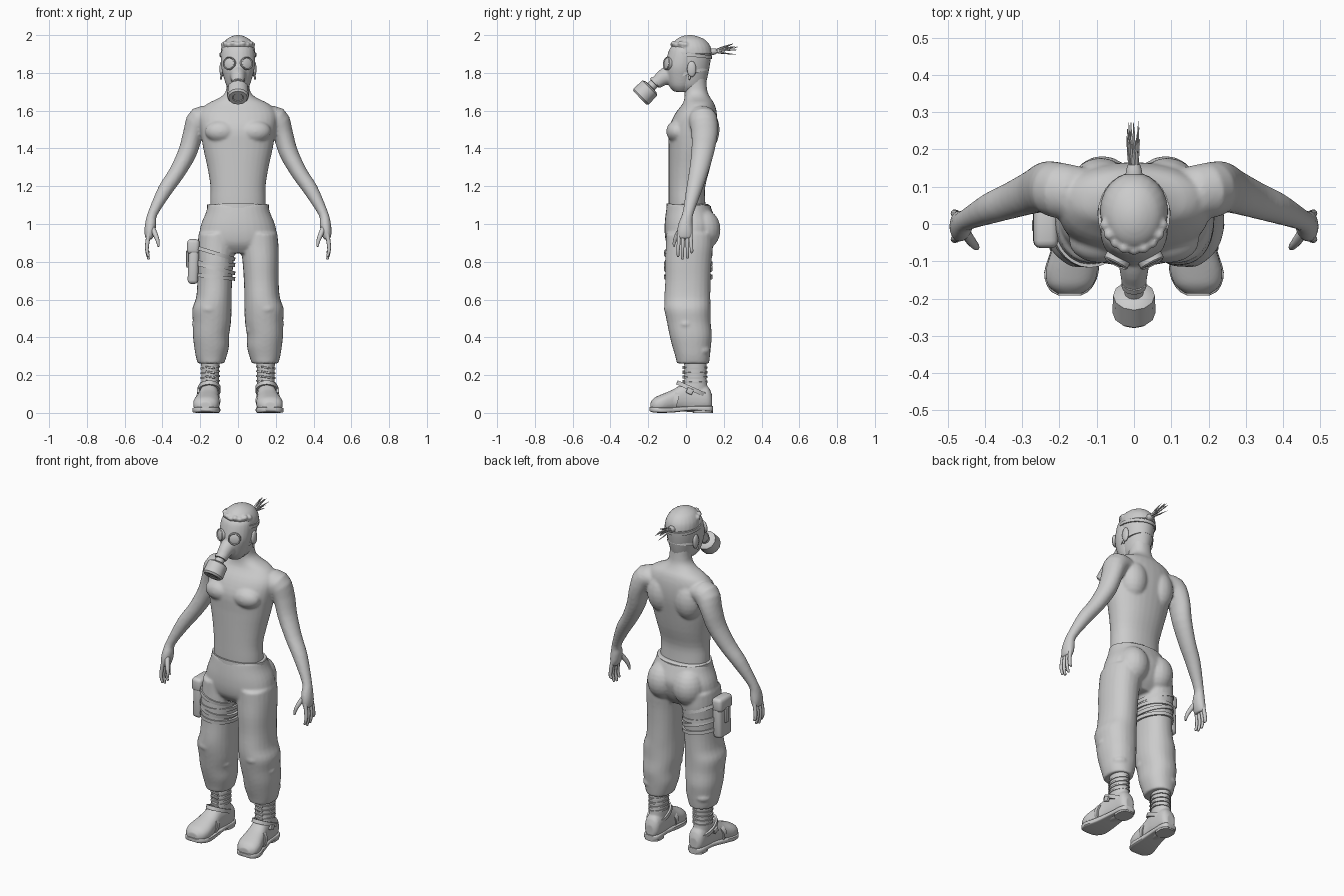
import bpy, bmesh, math, random
from mathutils import Vector, Matrix

random.seed(3)
X, Y, Z = Vector((1, 0, 0)), Vector((0, 1, 0)), Vector((0, 0, 1))
BOTH = (1, -1)


def spline(rings, steps):
    """Catmull-Rom through tuples of numbers."""
    out = []
    for i in range(len(rings) - 1):
        a, b, c, d = (rings[max(0, min(len(rings) - 1, i + k))] for k in (-1, 0, 1, 2))
        for s in range(steps):
            t = s / steps
            out.append(tuple(0.5 * (2 * q + (r - p) * t + (2 * p - 5 * q + 4 * r - u) * t * t
                             + (3 * q - p - 3 * r + u) * t ** 3) for p, q, r, u in zip(a, b, c, d)))
    return out + [rings[-1]]


def loft(bm, rings, n=24, steps=3, axis=None, ref=Y, power=2, sides=(1,), mat=None, caps=True):
    """Rings are (x, y, z, radius_u, radius_v), across the path or across a fixed axis."""
    rs = spline(rings, steps)
    cs = [Vector(r[:3]) for r in rs]
    for side in sides:
        loops = []
        for i, r in enumerate(rs):
            t = axis or (cs[min(i + 1, len(cs) - 1)] - cs[max(i - 1, 0)]).normalized()
            u = ref.cross(t).normalized()
            v = t.cross(u)
            loop = []
            for k in range(n):
                a = 2 * math.pi * k / n
                c, s = math.cos(a), math.sin(a)
                p = cs[i] + u * r[3] * math.copysign(abs(c) ** (2 / power), c) \
                    + v * r[4] * math.copysign(abs(s) ** (2 / power), s)
                p = mat @ p if mat else p
                loop.append(bm.verts.new((p.x * side, p.y, p.z)))
            loops.append(loop)
        for a, b in zip(loops, loops[1:]):
            for k in range(n):
                bm.faces.new((a[k], a[(k + 1) % n], b[(k + 1) % n], b[k]))
        if caps:
            bm.faces.new(loops[0])
            bm.faces.new(loops[-1])


def blob(bm, c, r, sides=BOTH):
    for s in sides:
        m = Matrix.Translation((c[0] * s, c[1], c[2])) @ Matrix.Diagonal((*r, 1))
        bmesh.ops.create_uvsphere(bm, u_segments=20, v_segments=12, radius=1, matrix=m)


def band(bm, c, rx, ry, h, th=0.006, rot=None, sides=(1,), n=28):
    """Hollow strap around a limb, tilted by rot."""
    m = Matrix.Translation(c) @ (rot or Matrix())
    loft(bm, [(0, 0, z, rx + o, ry + o) for z, o in
              ((-h / 2, -th), (-h / 2, th), (h / 2, th), (h / 2, -th))],
         n=n, steps=1, axis=Z, mat=m, sides=sides, caps=False)


def box(bm, c, size, bevel=0.0, rot=None, sides=(1,)):
    for s in sides:
        m = Matrix.Translation((c[0] * s, c[1], c[2])) @ (rot or Matrix()) @ Matrix.Diagonal((*size, 1))
        vs = bmesh.ops.create_cube(bm, size=1, matrix=m)['verts']
        if bevel:
            es = list({e for v in vs for e in v.link_edges})
            bmesh.ops.bevel(bm, geom=es, offset=bevel, segments=3, affect='EDGES', profile=0.5)


def finish(name, bm, voxel=0, smooth=4, angle=40):
    bmesh.ops.recalc_face_normals(bm, faces=bm.faces)
    me = bpy.data.meshes.new(name)
    bm.to_mesh(me)
    bm.free()
    ob = bpy.data.objects.new(name, me)
    bpy.context.collection.objects.link(ob)
    if voxel:
        m = ob.modifiers.new('fuse', 'REMESH')
        m.mode, m.voxel_size, m.use_smooth_shade = 'VOXEL', voxel, True
        m = ob.modifiers.new('relax', 'SMOOTH')
        m.factor, m.iterations = 0.5, smooth
    else:
        bpy.ops.object.select_all(action='DESELECT')
        ob.select_set(True)
        bpy.context.view_layer.objects.active = ob
        bpy.ops.object.shade_smooth_by_angle(angle=math.radians(angle))
    return ob


R = lambda deg, ax: Matrix.Rotation(math.radians(deg), 4, ax)

# bare upper body: trunk, neck, arms and palms fused
bm = bmesh.new()
loft(bm, [(0, .01, 1.03, .145, .10), (0, .005, 1.12, .147, .097), (0, .005, 1.2, .146, .097),
          (0, .018, 1.3, .162, .11), (0, .028, 1.4, .184, .12), (0, .036, 1.5, .2, .128),
          (0, .052, 1.58, .205, .112), (0, .066, 1.635, .165, .085), (0, .06, 1.67, .095, .068),
          (0, .052, 1.71, .062, .06), (0, .045, 1.8, .06, .06)], n=32, axis=Z, power=2.2)
loft(bm, [(.13, .08, 1.565, .05, .07), (.2, .09, 1.555, .068, .075), (.237, .098, 1.48, .054, .07),
          (.267, .088, 1.38, .05, .06), (.325, .065, 1.27, .043, .05), (.386, .042, 1.18, .039, .042),
          (.452, .01, 1.055, .026, .029), (.462, -.002, 1.0, .03, .038), (.468, -.006, .955, .028, .043),
          (.473, -.006, .92, .018, .038)], sides=BOTH)
blob(bm, (.09, .095, 1.5), (.085, .083, .12))
blob(bm, (.09, -.045, 1.49), (.085, .06, .06))
finish('upper_body', bm, .008)

# fingers and thumbs
bm = bmesh.new()
for y0, y1, z1 in ((-.036, -.042, .825), (-.015, -.019, .812), (.006, .008, .818), (.024, .03, .845)):
    loft(bm, [(.472, y0, .95, .011, .011), (.48, (y0 + y1) / 2, .9, .011, .01),
              (.482, y1, .86, .009, .009), (.474, y1, z1 + .006, .007, .007), (.473, y1, z1, .003, .003)],
         n=10, sides=BOTH)
loft(bm, [(.458, -.015, .99, .014, .015), (.438, -.045, .945, .013, .013),
          (.425, -.06, .91, .01, .01), (.421, -.065, .88, .005, .005)], n=10, sides=BOTH)
finish('fingers', bm)

# baggy trousers: hips, seat and legs fused
bm = bmesh.new()
loft(bm, [(0, .012, 1.105, .158, .112), (0, .018, 1.06, .17, .125), (0, .025, 1.0, .195, .138),
          (0, .02, .94, .205, .132), (0, .015, .89, .195, .115), (0, .015, .845, .14, .08)],
     n=32, axis=Z, power=2.2)
loft(bm, [(.11, .02, .95, .098, .125), (.115, .018, .88, .1, .125), (.12, .012, .8, .096, .123),
          (.123, .01, .7, .092, .12), (.128, .007, .61, .094, .122), (.138, .008, .55, .104, .122),
          (.138, .015, .48, .101, .116), (.143, .025, .41, .096, .112), (.14, .03, .35, .092, .102),
          (.142, .035, .3, .082, .092), (.143, .037, .262, .07, .085)], axis=Z, sides=BOTH, power=2.2)
blob(bm, (.085, .088, .97), (.09, .095, .11))
# cloth bunching on the knees and shins
for x, y, z, r in ((.15, -.06, .55, .058), (.2, .0, .47, .045), (.09, -.01, .44, .05), (.17, .08, .33, .05)):
    blob(bm, (x, y, z), (r, r, r * .6))
finish('trousers', bm, .008)
bm = bmesh.new()
band(bm, (0, .014, 1.09), .158, .112, .025, .005, R(-3, 'X'), n=36)
finish('waistband', bm)

# boots
bm = bmesh.new()
loft(bm, [(.148, .05, .05, .046, .062), (.148, .05, .14, .047, .063), (.147, .05, .2, .046, .058),
          (.147, .05, .29, .05, .062)], axis=Z, sides=BOTH)
loft(bm, [(.146, .138, .06, .025, .035), (.146, .115, .075, .045, .065), (.148, .05, .08, .05, .078),
          (.153, -.01, .082, .052, .075), (.16, -.07, .065, .061, .058), (.167, -.125, .05, .07, .05),
          (.171, -.165, .042, .06, .04), (.172, -.187, .035, .032, .024)], ref=Z, axis=-Y, power=2.3, sides=BOTH)
finish('boots', bm, .006, 3)
bm = bmesh.new()
loft(bm, [(.146, .143, .022, .024, .014), (.146, .12, .022, .047, .014), (.15, .03, .024, .05, .012),
          (.158, -.06, .017, .062, .014), (.168, -.13, .015, .073, .015), (.172, -.175, .017, .056, .014),
          (.172, -.192, .02, .03, .01)], ref=Z, axis=-Y, power=6, sides=BOTH)
loft(bm, [(.146, .09, 0, .046, .052), (.146, .09, .03, .047, .053)], steps=1, axis=Z, power=2.6, sides=BOTH)
finish('boot_soles', bm)

# boot straps, buckles and laces
bm = bmesh.new()
band(bm, (.152, .035, .125), .054, .085, .022, .006, R(-24, 'X'), BOTH)
band(bm, (.16, -.055, .065), .062, .055, .025, .005, R(75, 'X'), BOTH)
box(bm, (.21, .02, .115), (.015, .035, .03), .004, R(-24, 'X'), BOTH)
for z in (.165, .19, .215, .24):
    band(bm, (.147, .05, z), .047, .06, .009, .005, R(6, 'Y'), BOTH)
    box(bm, (.147, -.013, z), (.05, .012, .01), .003, R(10, 'Y'), BOTH)
finish('boot_straps', bm)

# thigh bag with flap and buckle
bm = bmesh.new()
box(bm, (-.236, -.004, .795), (.055, .115, .225), .02, R(2, 'Y'))
box(bm, (-.237, -.004, .88), (.066, .122, .08), .02, R(2, 'Y'))
box(bm, (-.268, -.004, .815), (.012, .03, .09), .004)
finish('thigh_bag', bm)
bm = bmesh.new()
for z, tilt in ((.845, 17), (.79, 4), (.765, 14), (.72, 6)):
    band(bm, (-.121, .012, z), .1 / math.cos(math.radians(tilt)), .123, .02, .006, R(tilt, 'Y'))
finish('thigh_straps', bm)

# head and ears
bm = bmesh.new()
loft(bm, [(0, .02, 1.7, .035, .05), (0, .018, 1.73, .058, .08), (0, .018, 1.78, .072, .096),
          (0, .022, 1.84, .084, .104), (0, .026, 1.9, .088, .106), (0, .024, 1.95, .079, .095),
          (0, .022, 1.982, .053, .065), (0, .02, 1.998, .012, .015)], axis=Z)
blob(bm, (.086, .03, 1.82), (.012, .024, .042))
blob(bm, (.09, .018, 1.775), (.005, .006, .012))
finish('head', bm)

# tied back hair: cap, lumpy hairline, tie and spiky tail
bm = bmesh.new()
loft(bm, [(0, .035, 1.9, .092, .104), (0, .028, 1.94, .087, .102), (0, .024, 1.975, .065, .078),
          (0, .02, 1.994, .032, .04), (0, .02, 2.0, .008, .01)], axis=Z)
for k in range(-4, 5):
    a = k * .33
    blob(bm, (.078 * math.sin(a), .02 - .088 * math.cos(a), 1.95 + .006 * (k % 2)), (.016, .016, .014), (1,))
finish('hair_cap', bm, .006, 2)
bm = bmesh.new()
loft(bm, [(0, .115, 1.91, .022, .018), (0, .14, 1.912, .022, .018), (0, .16, 1.914, .016, .014)],
     n=12, ref=Z)
for k in range(14):
    x, z = random.uniform(-.02, .02), random.uniform(1.895, 1.955)
    y = random.uniform(.22, .28)
    loft(bm, [(x * .4, .145, 1.914, .006, .006), (x * .7, .19, (1.914 + z) / 2, .005, .005),
              (x, y, z, .0008, .0008)], n=5, ref=Z)
finish('hair_tail', bm)

# breathing mask: face shell, snout and head straps
bm = bmesh.new()
loft(bm, [(0, -.028, 1.7, .035, .035), (0, -.028, 1.73, .06, .062), (0, -.026, 1.78, .077, .08),
          (0, -.022, 1.83, .089, .09), (0, -.015, 1.88, .091, .087), (0, -.01, 1.92, .086, .08),
          (0, -.008, 1.94, .075, .07)], axis=Z)
loft(bm, [(0, -.06, 1.8, .058, .05), (0, -.115, 1.778, .045, .04), (0, -.145, 1.757, .036, .035),
          (0, -.16, 1.745, .034, .034)], ref=X)
finish('mask_shell', bm, .006, 3)
bm = bmesh.new()
band(bm, (0, .025, 1.895), .093, .109, .018, .004, R(-6, 'X'))
band(bm, (0, .02, 1.8), .081, .1, .016, .004, R(14, 'X'))
finish('mask_straps', bm)

# round goggles: rim and lens
bm = bmesh.new()
d = Vector((.045, -.085, .012)).normalized()
for prof in (((-.012, .035), (.006, .035), (.01, .031), (.004, .027)), ((-.01, .028), (.005, .028), (.009, .018))):
    pts = [Vector((.046, -.099, 1.85)) + d * o for o, r in prof]
    loft(bm, [(*p, r, r) for p, (o, r) in zip(pts, prof)], n=20, steps=1, axis=d, ref=Z, sides=BOTH)
finish('goggles', bm)

# filter canister on a short neck
bm = bmesh.new()
d = Vector((0, -.71, -.7)).normalized()
c = Vector((0, -.216, 1.696))
prof = ((-.085, .034), (-.07, .034), (-.068, .026), (-.045, .026), (-.043, .042), (-.034, .056),
        (.03, .058), (.04, .05), (.04, .03), (.036, .026))
loft(bm, [(*(c + d * o), r, r) for o, r in prof], n=12, steps=1, axis=d, ref=X)
finish('filter_canister', bm, angle=35)
